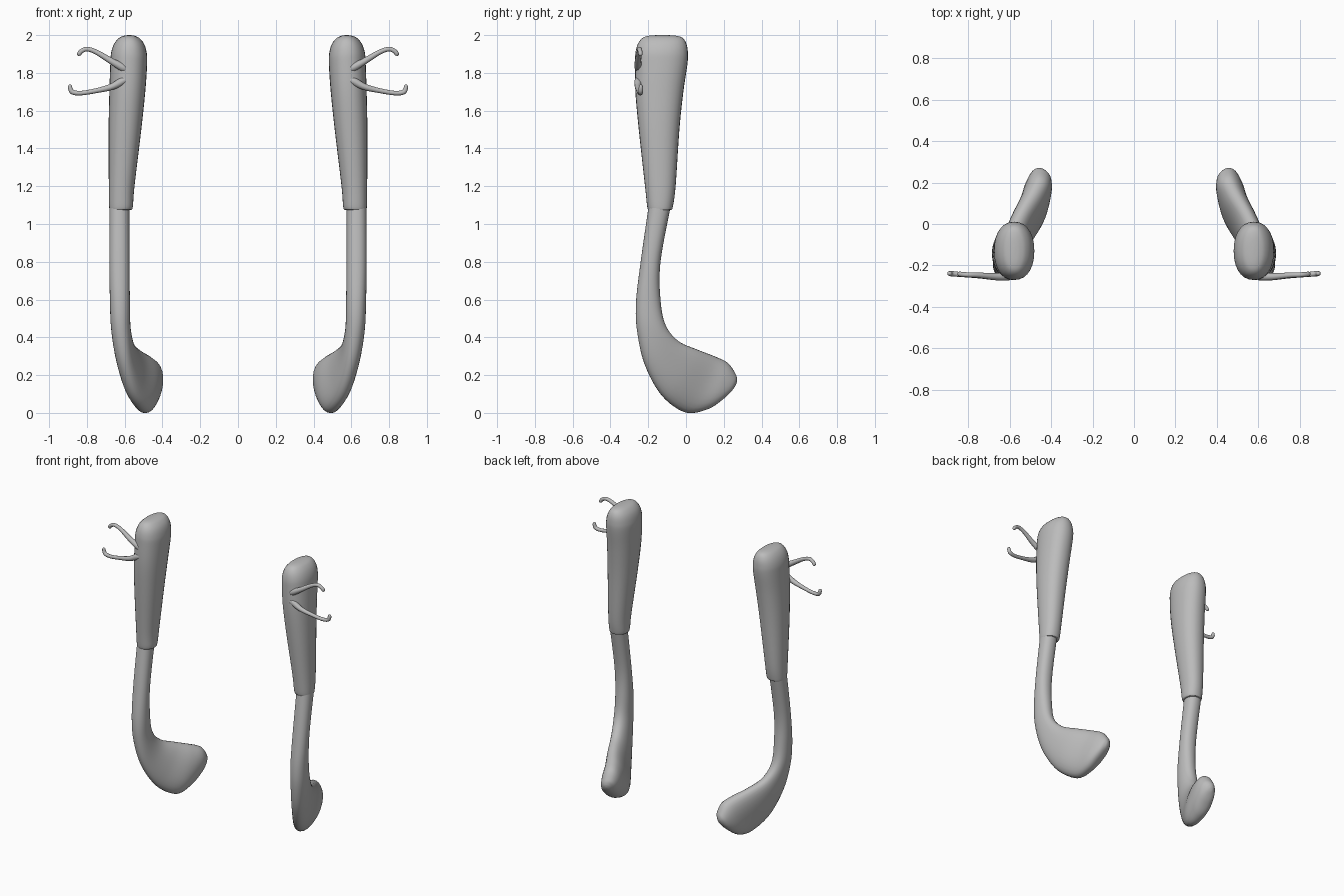
import bpy, bmesh, math
from mathutils import Vector

if "Cube" in bpy.data.objects:
    bpy.data.objects.remove(bpy.data.objects["Cube"])

grey = bpy.data.materials.new("plain grey")
grey.diffuse_color = (0.5, 0.5, 0.5, 1)
grey.use_nodes = True
grey.node_tree.nodes["Principled BSDF"].inputs["Base Color"].default_value = grey.diffuse_color


def spline(rows, steps):
    """Catmull-Rom interpolation through rows of numbers."""
    out = []
    for i in range(len(rows) - 1):
        p0, p1 = rows[max(i - 1, 0)], rows[i]
        p2, p3 = rows[i + 1], rows[min(i + 2, len(rows) - 1)]
        for s in range(steps):
            t = s / steps
            out.append([0.5 * (2 * b + (c - a) * t + (2 * a - 5 * b + 4 * c - d) * t * t
                               + (3 * b - a - 3 * c + d) * t ** 3)
                        for a, b, c, d in zip(p0, p1, p2, p3)])
    out.append(list(rows[-1]))
    return out


def loft(name, rings):
    """Skin closed rings, cap both ends, mirror to the other side."""
    bm = bmesh.new()
    vr = [[bm.verts.new(p) for p in r] for r in rings]
    n = len(vr[0])
    for a, b in zip(vr, vr[1:]):
        for i in range(n):
            bm.faces.new((a[i], a[(i + 1) % n], b[(i + 1) % n], b[i]))
    bm.faces.new(vr[0])
    bm.faces.new(vr[-1])
    bmesh.ops.recalc_face_normals(bm, faces=bm.faces)
    me = bpy.data.meshes.new(name)
    bm.to_mesh(me)
    bm.free()
    me.materials.append(grey)
    ob = bpy.data.objects.new(name, me)
    bpy.context.collection.objects.link(ob)
    ob.modifiers.new("Mirror", 'MIRROR').use_mirror_merge = False
    bpy.ops.object.select_all(action='DESELECT')
    ob.select_set(True)
    bpy.context.view_layer.objects.active = ob
    bpy.ops.object.shade_smooth_by_angle(angle=math.radians(50))
    return ob


def oval(c, u, v, n=28, k=0.9):
    """Slightly squared oval with half axes u and v."""
    pts = []
    for i in range(n):
        a = 2 * math.pi * i / n
        ca, sa = math.cos(a), math.sin(a)
        pts.append(c + u * math.copysign(abs(ca) ** k, ca) + v * math.copysign(abs(sa) ** k, sa))
    return pts


# Upper sleeve: z, y front, y back, x inner, x outer
sleeve = [(1.075, -.197, -.078, .568, .678), (1.09, -.205, -.07, .557, .682),
          (1.2, -.217, -.055, .548, .684), (1.5, -.25, -.035, .512, .685),
          (1.7, -.268, -.014, .491, .681), (1.85, -.27, .008, .481, .676),
          (1.91, -.267, .01, .484, .671), (1.955, -.254, .002, .498, .655),
          (1.985, -.23, -.018, .523, .63), (1.997, -.195, -.055, .55, .602),
          (2.0, -.14, -.11, .572, .58)]
loft("upper_sleeve", [
    oval(Vector(((x0 + x1) / 2, (y0 + y1) / 2, z)),
         Vector(((x1 - x0) / 2, 0, 0)), Vector((0, (y1 - y0) / 2, 0)))
    for z, y0, y1, x0, x1 in spline(sleeve, 5)])

# Lower stem and foot: outer point xyz, inner point xyz, half width, heading turn
stem = [(.628, -.197, 1.10, .628, -.08, 1.10, .053, 0),
        (.628, -.240, .80, .628, -.135, .80, .053, 0),
        (.625, -.265, .58, .625, -.135, .60, .053, 0),
        (.622, -.257, .42, .617, -.108, .465, .052, .1),
        (.605, -.215, .25, .585, -.04, .380, .054, .3),
        (.560, -.125, .09, .535, .060, .335, .062, .4),
        (.500, -.005, .003, .480, .150, .300, .070, .4),
        (.480, .110, .018, .447, .215, .268, .068, .4),
        (.462, .195, .075, .437, .254, .215, .052, .4),
        (.448, .245, .125, .440, .266, .185, .026, .4),
        (.443, .262, .152, .442, .266, .165, .006, .4)]
rings = []
for r in spline(stem, 6):
    a, b = Vector(r[0:3]), Vector(r[3:6])
    side = Vector((math.cos(r[7]), math.sin(r[7]), 0)) * r[6]
    rings.append(oval((a + b) / 2, (b - a) / 2, side))
loft("lower_stem_and_foot", rings)


def hook(name, path):
    """Tapered wire in the xz plane: x, y, z, radius."""
    pts = spline(path, 5)
    rings = []
    for i, p in enumerate(pts):
        t = Vector(pts[min(i + 1, len(pts) - 1)][:3]) - Vector(pts[max(i - 1, 0)][:3])
        t.normalize()
        v = Vector((0, 1, 0))
        u = v.cross(t).normalized()
        rings.append(oval(Vector(p[:3]), u * p[3], v * p[3], 12, 1))
    loft(name, rings)


# Hooks on the outer front of each sleeve
hook("upper_hook", [(.585, -.250, 1.815, .014), (.61, -.252, 1.828, .021),
                    (.67, -.254, 1.862, .017), (.75, -.247, 1.910, .013),
                    (.80, -.245, 1.926, .012), (.83, -.243, 1.914, .012),
                    (.842, -.241, 1.898, .011), (.845, -.241, 1.890, .003)])
hook("lower_hook", [(.585, -.250, 1.768, .014), (.61, -.252, 1.757, .021),
                    (.67, -.254, 1.726, .017), (.75, -.249, 1.706, .013),
                    (.83, -.244, 1.693, .012), (.875, -.240, 1.698, .013),
                    (.888, -.239, 1.718, .012), (.889, -.239, 1.733, .009),
                    (.889, -.239, 1.738, .003)])
